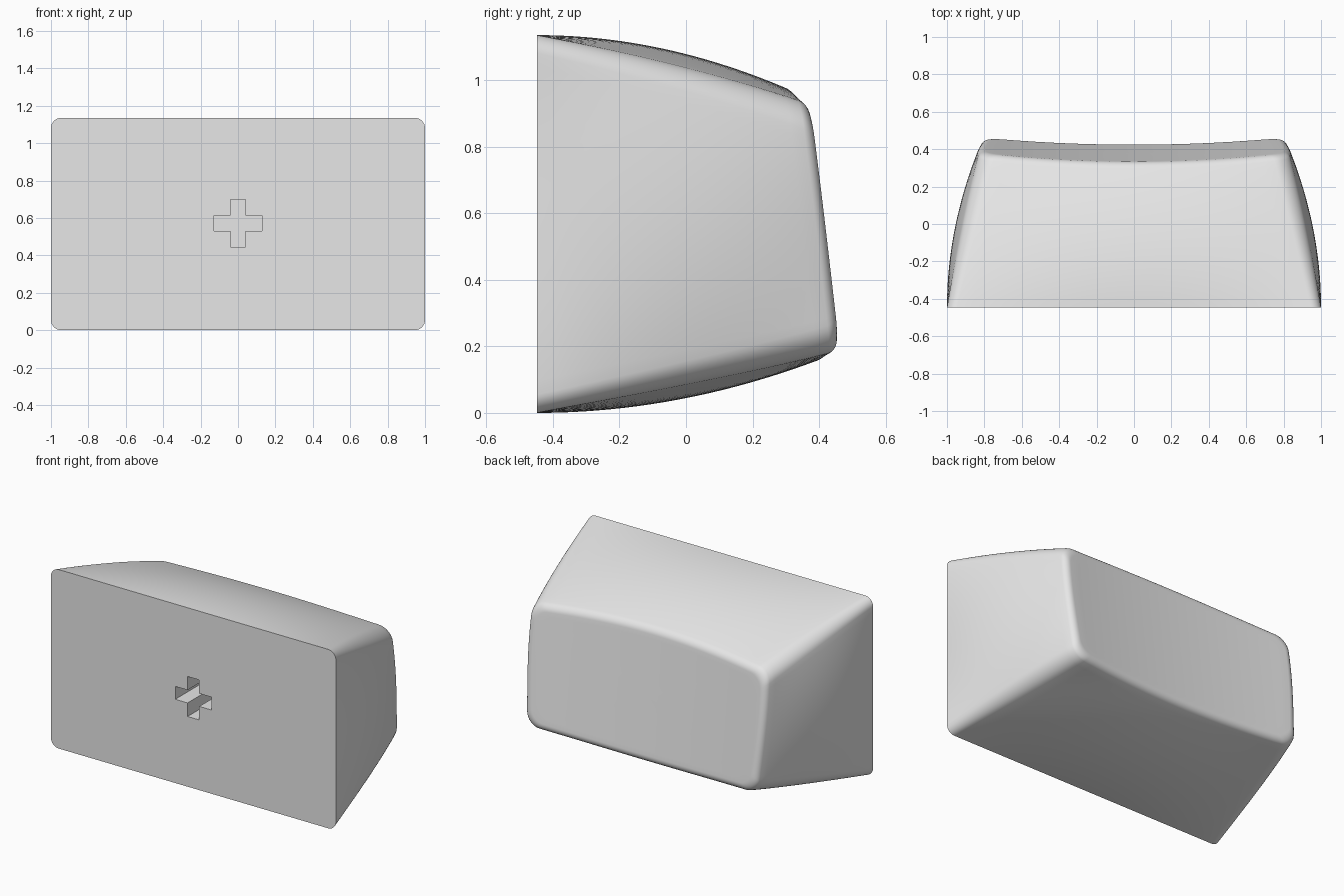
import bpy, bmesh, math

if "Cube" in bpy.data.objects:
    bpy.data.objects.remove(bpy.data.objects["Cube"])

BASE_Y = -0.447     # flat mounting face
EDGE_R = 0.05       # rounding around the dished face
LEAN = math.radians(20)
SIDE_N, CORNER_N, WALL_N, CAP_N = 24, 8, 20, 14

grey = bpy.data.materials.new("plain grey")
grey.use_nodes = True
grey.diffuse_color = (0.8, 0.8, 0.8, 1)
grey.node_tree.nodes["Principled BSDF"].inputs["Base Color"].default_value = (0.8, 0.8, 0.8, 1)


def new_object(name, bm):
    bmesh.ops.recalc_face_normals(bm, faces=bm.faces)
    mesh = bpy.data.meshes.new(name)
    bm.to_mesh(mesh)
    bm.free()
    mesh.materials.append(grey)
    obj = bpy.data.objects.new(name, mesh)
    bpy.context.collection.objects.link(obj)
    return obj


def dish(x, z):
    """Tilted face, hollowed across its width."""
    return 0.418 - 0.123 * (z - 0.25) + 0.04 * (x / 0.8) ** 2


def section(y):
    """Half width, half height, centre height, corner radius, side bulge."""
    d = y - BASE_Y
    top, bottom = 1.135 - 0.285 * d * d, 0.222 * d * d
    s = min(d / 0.87, 1)
    return (1 - 0.235 * d * d, (top - bottom) / 2, (top + bottom) / 2,
            0.055 + 0.03 * s, 0.17 * s * (1 - s) + 0.01 * s)


def unit_outline():
    """Rounded rectangle steps: corner signs, arc angle, run along the side."""
    steps = []
    for q, (sx, sz) in enumerate([(1, 1), (-1, 1), (-1, -1), (1, -1)]):
        for i in range(CORNER_N + 1):
            steps.append((sx, sz, (q + i / CORNER_N) * math.pi / 2, 0))
        for i in range(1, SIDE_N):
            steps.append((sx, sz, (q + 1) * math.pi / 2, i / SIDE_N))
    return steps


def outline_point(step, y):
    sx, sz, angle, run = step
    hx, hz, cz, r, bulge = section(y)
    x = sx * (hx - r) + r * math.cos(angle)
    z = sz * (hz - r) + r * math.sin(angle)
    # Travel along the straight side toward the next corner
    x -= run * 2 * (hx - r) * math.sin(angle)
    z += run * 2 * (hz - r) * math.cos(angle)
    u, v = x / hx, z / hz
    return x - u * bulge * v * v, z - v * bulge * u * u, cz


def wall_point(step, t):
    y = BASE_Y + t * 0.8
    for _ in range(8):
        x, z, cz = outline_point(step, y)
        end = dish(x, z + cz) - EDGE_R * (1 - math.sin(LEAN))
        y = BASE_Y + t * (end - BASE_Y)
    return x, y, z, cz


# Cap body: curved walls, rounded rim, dished face, flat base
bm = bmesh.new()
steps = unit_outline()
rings = []
for k in range(WALL_N + 1):
    pts = [wall_point(s, k / WALL_N) for s in steps]
    rings.append([bm.verts.new((x, y, z + cz)) for x, y, z, cz in pts])

rim = []
for k in range(1, 9):
    a = LEAN + (math.pi / 2 - LEAN) * k / 8
    inset = EDGE_R * (math.cos(LEAN) - math.cos(a))
    rim, ring = [], []
    for x, y, z, cz in pts:
        hx, hz = section(y)[:2]
        px, pz = x * (1 - inset / hx), z * (1 - inset / hz)
        rim.append((px, pz, cz))
        ring.append(bm.verts.new((px, dish(px, pz + cz) - EDGE_R * (1 - math.sin(a)), pz + cz)))
    rings.append(ring)

mid_z = sum(p[1] + p[2] for p in rim) / len(rim)
for k in range(1, CAP_N):
    f = 1 - k / CAP_N
    ring = []
    for x, z, cz in rim:
        px, pz = x * f, mid_z + (z + cz - mid_z) * f
        ring.append(bm.verts.new((px, dish(px, pz), pz)))
    rings.append(ring)

n = len(steps)
for a, b in zip(rings, rings[1:]):
    for i in range(n):
        j = (i + 1) % n
        bm.faces.new((a[i], a[j], b[j], b[i]))
centre = bm.verts.new((0, dish(0, mid_z), mid_z))
for i in range(n):
    bm.faces.new((rings[-1][i], rings[-1][(i + 1) % n], centre))
bm.faces.new(rings[0])
body = new_object("cap_body", bm)

# Cross-shaped mounting socket cut into the base
ARM, HALF, DEPTH, SOCKET_Z = 0.127, 0.041, 0.25, 0.572
profile = []
for q in range(4):
    c, s = round(math.cos(q * math.pi / 2)), round(math.sin(q * math.pi / 2))
    for x, z in ((ARM, -HALF), (ARM, HALF), (HALF, HALF)):
        profile.append((x * c - z * s, x * s + z * c))
bm = bmesh.new()
face = bm.faces.new([bm.verts.new((x, BASE_Y - 0.1, z + SOCKET_Z)) for x, z in profile])
grown = bmesh.ops.extrude_face_region(bm, geom=[face])["geom"]
bmesh.ops.translate(bm, vec=(0, DEPTH + 0.1, 0),
                    verts=[g for g in grown if isinstance(g, bmesh.types.BMVert)])
cutter = new_object("socket_cutter", bm)
cutter.hide_render = True

cut = body.modifiers.new("socket", 'BOOLEAN')
cut.operation, cut.solver, cut.object = 'DIFFERENCE', 'EXACT', cutter
bpy.ops.object.select_all(action='DESELECT')
bpy.context.view_layer.objects.active = body
body.select_set(True)
bpy.ops.object.modifier_apply(modifier=cut.name)
bpy.data.objects.remove(cutter)
bpy.ops.object.shade_smooth_by_angle(angle=math.radians(35))
